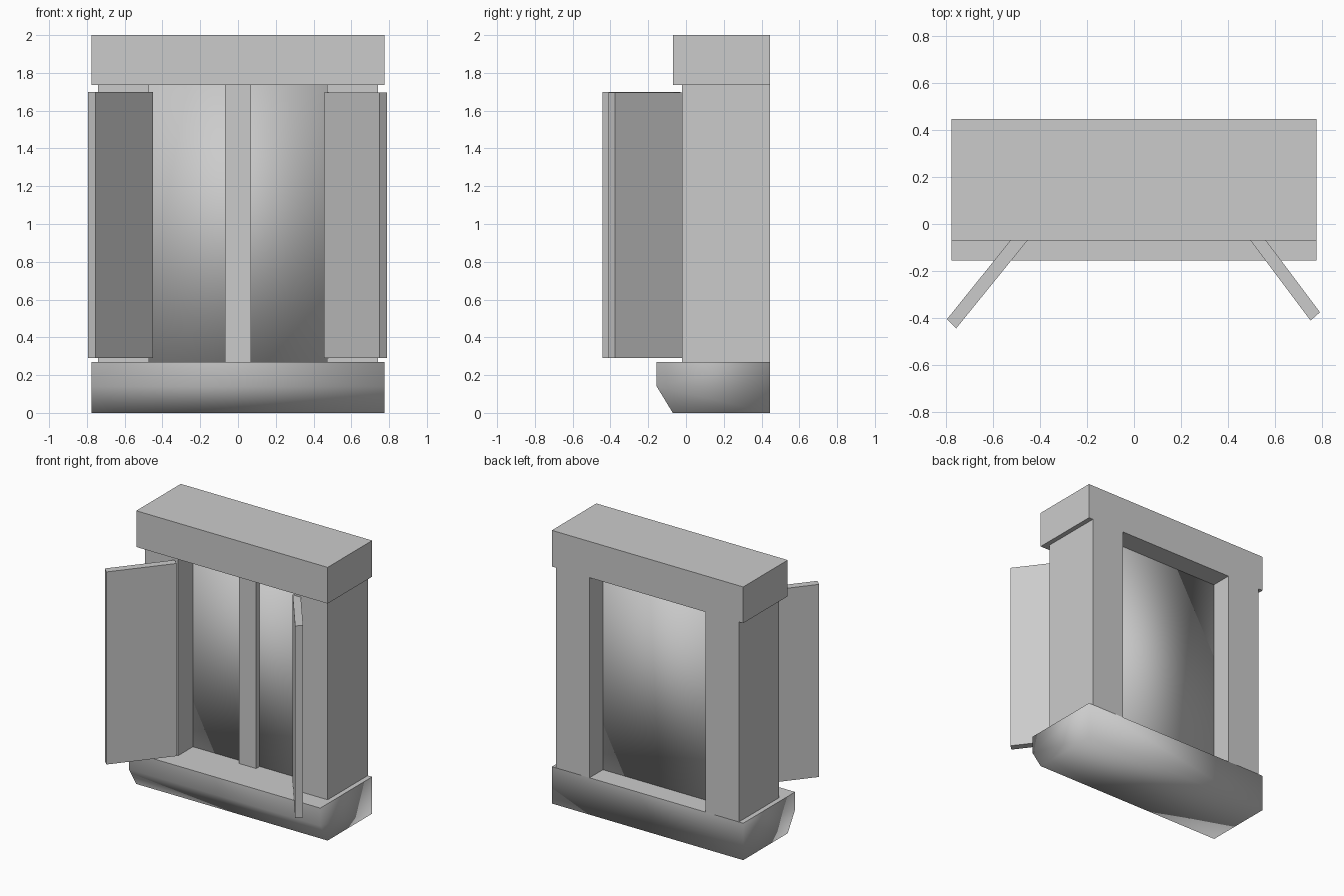
import bpy, bmesh

if "Cube" in bpy.data.objects:
    bpy.data.objects.remove(bpy.data.objects["Cube"])


def prism(name, pts, lo, hi, axis):
    """Extrude a 2D outline along 'x' (pts are y,z) or 'z' (pts are x,y)."""
    bm = bmesh.new()
    def at(p, h):
        return (h, p[0], p[1]) if axis == 'x' else (p[0], p[1], h)
    a = [bm.verts.new(at(p, lo)) for p in pts]
    b = [bm.verts.new(at(p, hi)) for p in pts]
    bm.faces.new(a)
    bm.faces.new(b)
    n = len(pts)
    for i in range(n):
        j = (i + 1) % n
        bm.faces.new((a[i], a[j], b[j], b[i]))
    bmesh.ops.recalc_face_normals(bm, faces=bm.faces)
    me = bpy.data.meshes.new(name)
    bm.to_mesh(me)
    bm.free()
    ob = bpy.data.objects.new(name, me)
    bpy.context.collection.objects.link(ob)
    return ob


def box(name, x0, x1, y0, y1, z0, z1):
    return prism(name, [(x0, y0), (x1, y0), (x1, y1), (x0, y1)], z0, z1, 'z')


def smooth(ob, flat_top=False):
    for p in ob.data.polygons:
        p.use_smooth = not (flat_top and p.normal.z > 0.9)


# Frame: lintel, jambs and centre bar
box("lintel", -0.775, 0.775, -0.07, 0.445, 1.735, 2.0)
for side, x0, x1 in (("left", -0.74, -0.47), ("right", 0.47, 0.74)):
    box(side + "_jamb", x0, x1, -0.02, 0.445, 0.27, 1.735)
box("mullion", -0.07, 0.07, 0.11, 0.16, 0.27, 1.735)

# Window pane with soft shading
smooth(box("pane", -0.475, 0.475, 0.15, 0.29, 0.265, 1.74))

# Sill with chamfered front underside
sill = prism("sill", [(-0.155, 0.27), (-0.155, 0.14), (-0.07, 0.0),
                      (0.445, 0.0), (0.445, 0.27)], -0.775, 0.775, 'x')
smooth(sill, flat_top=True)

# Open shutters, each at a slightly different angle
prism("left_shutter", [(-0.795, -0.405), (-0.755, -0.443),
                       (-0.45, -0.067), (-0.493, -0.03)], 0.29, 1.70, 'z')
prism("right_shutter", [(0.79, -0.375), (0.75, -0.41),
                        (0.455, -0.017), (0.497, 0.015)], 0.29, 1.695, 'z')
